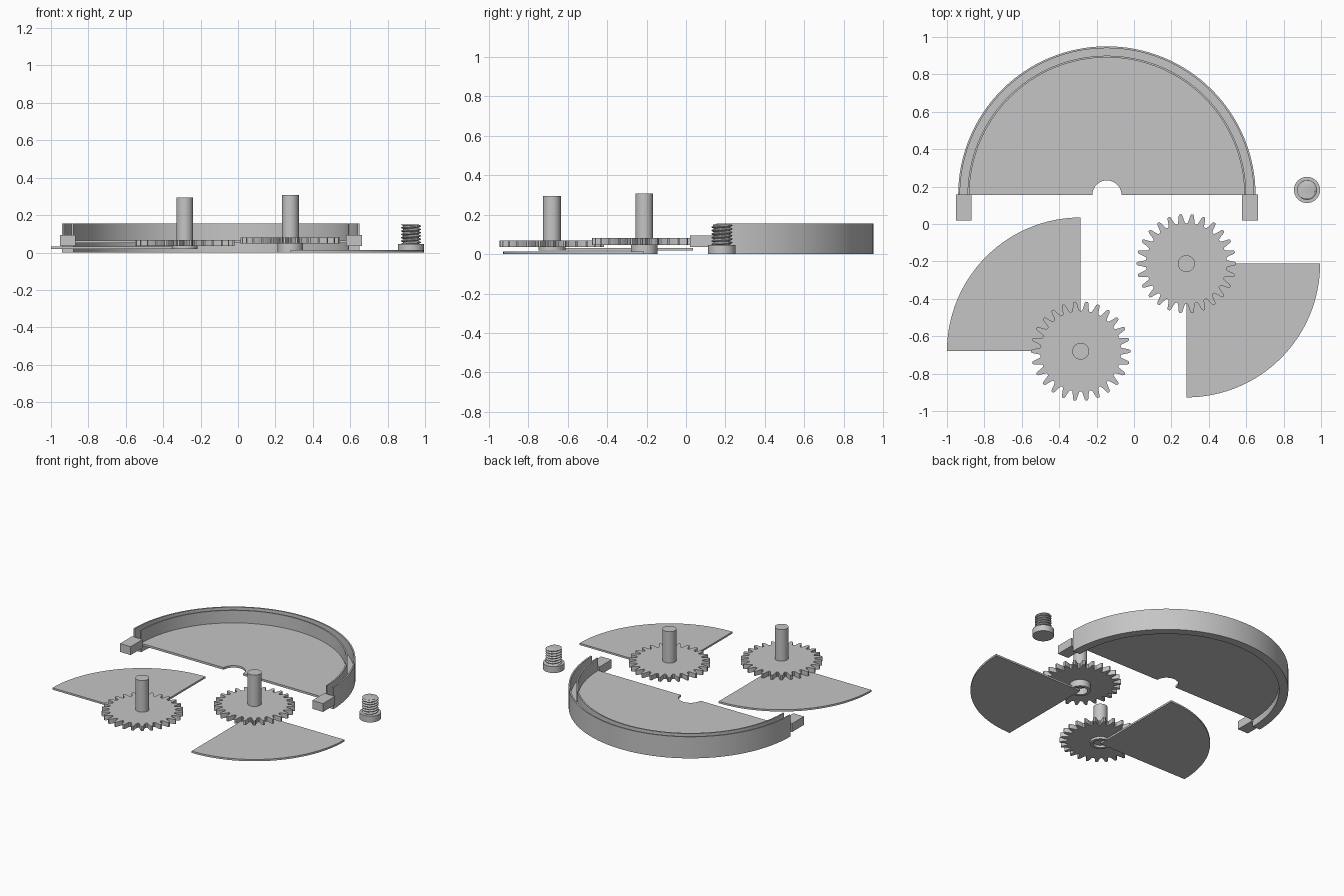
import bpy
import bmesh
from math import sin, cos, pi, radians
from mathutils import Vector, Matrix

if "Cube" in bpy.data.objects:
    bpy.data.objects.remove(bpy.data.objects["Cube"], do_unlink=True)

GREY = (0.56, 0.56, 0.56, 1)
grey = bpy.data.materials.new("plain grey")
grey.use_nodes = True
grey.diffuse_color = GREY
grey.node_tree.nodes["Principled BSDF"].inputs["Base Color"].default_value = GREY


def finish(name, bm, location=(0, 0, 0)):
    bmesh.ops.recalc_face_normals(bm, faces=bm.faces[:])
    mesh = bpy.data.meshes.new(name)
    bm.to_mesh(mesh)
    bm.free()
    mesh.materials.append(grey)
    obj = bpy.data.objects.new(name, mesh)
    obj.location = location
    bpy.context.collection.objects.link(obj)
    bpy.ops.object.select_all(action='DESELECT')
    obj.select_set(True)
    bpy.context.view_layer.objects.active = obj
    bpy.ops.object.shade_smooth_by_angle(angle=radians(30))
    return obj


def arc(radius, start, end, steps):
    angles = [radians(start + (end - start) * i / steps) for i in range(steps + 1)]
    return [(radius * cos(a), radius * sin(a)) for a in angles]


def slab(name, outline, low, high, location):
    """Extrude a flat outline between two heights."""
    bm = bmesh.new()
    face = bm.faces.new([bm.verts.new((x, y, low)) for x, y in outline])
    top = bmesh.ops.extrude_face_region(bm, geom=[face])
    verts = [v for v in top["geom"] if isinstance(v, bmesh.types.BMVert)]
    bmesh.ops.translate(bm, verts=verts, vec=(0, 0, high - low))
    return finish(name, bm, location)


def revolve(name, profile, angle, steps, location):
    """Spin a closed (radius, height) profile around the z axis."""
    bm = bmesh.new()
    face = bm.faces.new([bm.verts.new((r, 0, z)) for r, z in profile])
    full = angle >= 360
    bmesh.ops.spin(bm, geom=[face] + face.edges[:] + face.verts[:], axis=(0, 0, 1),
                   cent=(0, 0, 0), angle=radians(angle), steps=steps)
    if full:
        bmesh.ops.remove_doubles(bm, verts=bm.verts[:], dist=0.0001)
        # drop the two leftover caps inside the closed ring
        caps = [f for f in bm.faces if all(abs(v.co.y) < 0.0001 for v in f.verts)]
        bmesh.ops.delete(bm, geom=caps, context='FACES_ONLY')
    return finish(name, bm, location)


def block(name, size, location):
    bm = bmesh.new()
    bmesh.ops.create_cube(bm, size=1, matrix=Matrix.Diagonal((*size, 1)))
    return finish(name, bm, location)


def cylinder(name, radius, low, high, location):
    return slab(name, arc(radius, 0, 360, 40)[:-1], low, high, location)


# Half-round tray: grooved rim, raised floor with a notch, two end tabs
TRAY = Vector((-0.145, 0.155, 0))
rim = [(0.735, 0), (0.795, 0), (0.795, 0.155), (0.785, 0.155),
       (0.785, 0.065), (0.745, 0.065), (0.745, 0.155), (0.735, 0.155)]
revolve("tray_rim", rim, 180, 64, TRAY)
floor = arc(0.738, 0, 180, 64) + arc(0.078, 180, 0, 20)
slab("tray_floor", floor, 0.05, 0.065, TRAY)
for side, label in ((1, "left"), (-1, "right")):
    block(label + "_tab", (0.085, 0.137, 0.06), TRAY + Vector((side * 0.765, -0.067, 0.065)))


# Gear with rounded teeth
def gear_outline(teeth=26, root=0.215, tip=0.266):
    tooth = [(0.0, 0), (0.14, 0.05), (0.25, 0.4), (0.34, 0.85), (0.42, 1),
             (0.58, 1), (0.66, 0.85), (0.75, 0.4), (0.86, 0.05)]
    points = []
    for i in range(teeth):
        for step, rise in tooth:
            a = pi / 2 + 2 * pi * (i + step) / teeth
            r = root + (tip - root) * rise
            points.append((r * cos(a), r * sin(a)))
    return points


# Two gear shafts, each carrying a quarter-circle blade
def blade_shaft(label, center, start, blade_z, gear_z, gear_top, top):
    blade = [(0, 0)] + arc(0.715, start, start + 90, 32)
    slab(label + "_blade", blade, blade_z, blade_z + 0.013, center)
    hub = [(0.048, blade_z), (0.068, blade_z), (0.068, gear_z), (0.048, gear_z)]
    revolve(label + "_hub", hub, 360, 40, center)
    slab(label + "_gear", gear_outline(), gear_z, gear_top, center)
    cylinder(label + "_shaft", 0.045, gear_top, top, center)


blade_shaft("right", (-0.285, -0.68, 0), 90, 0.018, 0.035, 0.068, 0.295)
blade_shaft("left", (0.28, -0.212, 0), 270, 0, 0.047, 0.081, 0.307)

# Screw: round head below, helical thread above
SCREW = (0.925, 0.182, 0)
cylinder("screw_head", 0.07, 0, 0.045, SCREW)


def thread(low, high, turns, around=32, per_turn=8):
    bm = bmesh.new()
    rings = []
    rows = turns * per_turn
    for j in range(rows + 1):
        ring = []
        for i in range(around):
            phase = (j / per_turn - i / around) % 1
            r = 0.04 + 0.013 * min(1, 2.6 * min(phase, 1 - phase))
            a = 2 * pi * i / around
            ring.append(bm.verts.new((r * cos(a), r * sin(a), low + (high - low) * j / rows)))
        rings.append(ring)
    for a, b in zip(rings, rings[1:]):
        for i in range(around):
            k = (i + 1) % around
            bm.faces.new((a[i], a[k], b[k], b[i]))
    bm.faces.new(rings[0])
    bm.faces.new(rings[-1])
    return finish("screw_thread", bm, SCREW)


thread(0.045, 0.15, 6)
